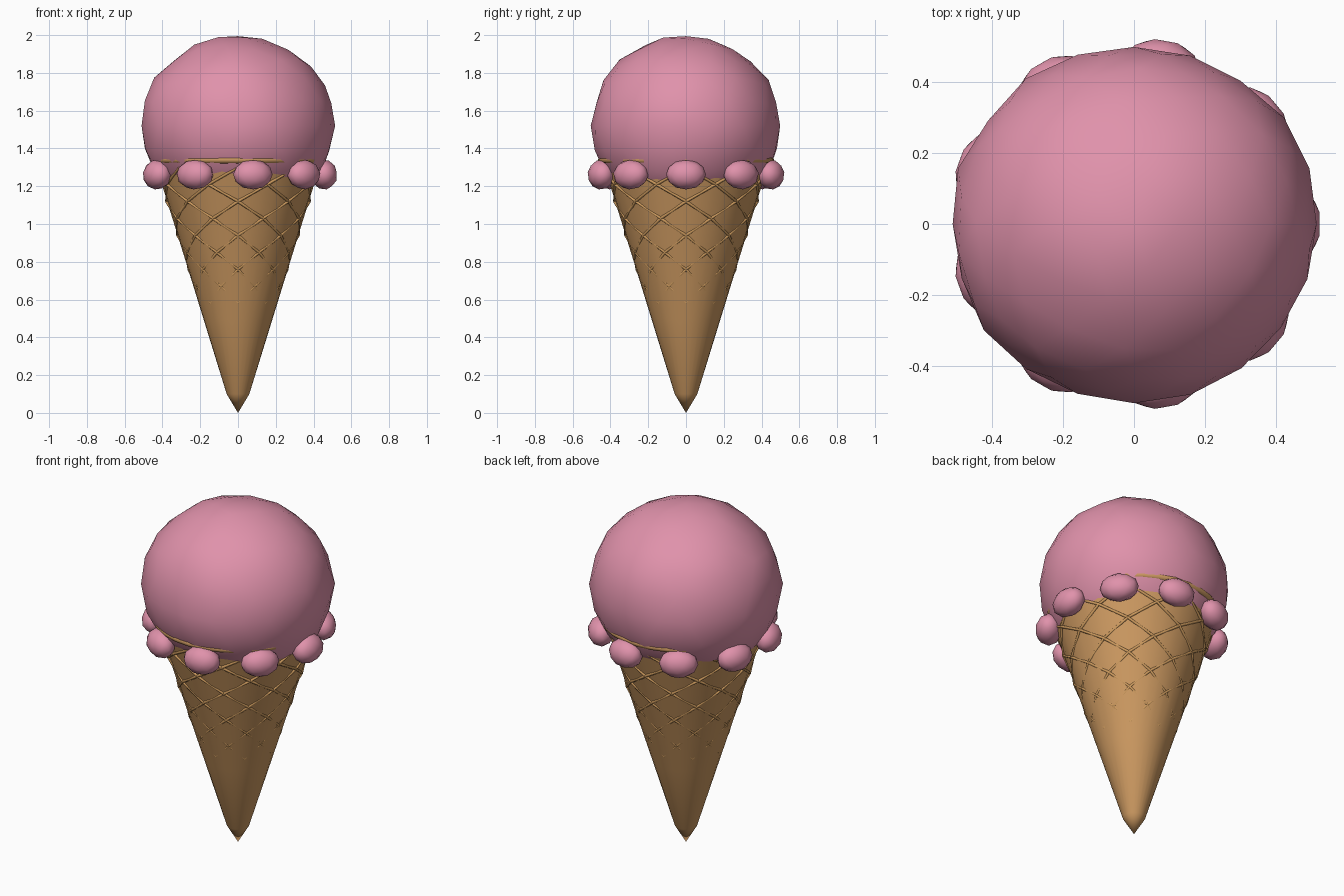
import bpy
import random
from math import sin, cos, pi, radians

random.seed(4)
cube = bpy.data.objects.get("Cube")
if cube:
    bpy.data.objects.remove(cube)


def material(name, rgb):
    mat = bpy.data.materials.new(name)
    mat.use_nodes = True
    mat.diffuse_color = (*rgb, 1)
    mat.node_tree.nodes["Principled BSDF"].inputs["Base Color"].default_value = (*rgb, 1)
    return mat


PINK = material("strawberry pink", (0.745, 0.287, 0.407))
WAFER = material("wafer tan", (0.604, 0.319, 0.119))
RIDGE = material("toasted gold", (0.6, 0.32, 0.11))


def finish(name, mat):
    obj = bpy.context.object
    obj.name = name
    obj.data.materials.append(mat)
    bpy.ops.object.shade_smooth()
    return obj


def cone_radius(z):
    return 0.06 + 0.309 * (z - 0.1)


# Wafer cone: a lathed profile with a blunt-angled tip
SIDES = 32
TOP = 1.34
profile = [(cone_radius(z), z) for z in (0.1, 0.5, 0.9, TOP)]
verts = [(0, 0, 0)]
for r, z in profile:
    verts += [(r * cos(2 * pi * i / SIDES), r * sin(2 * pi * i / SIDES), z) for i in range(SIDES)]
faces = []
for i in range(SIDES):
    j = (i + 1) % SIDES
    faces.append((0, 1 + j, 1 + i))
    for k in range(len(profile) - 1):
        a, b = 1 + k * SIDES, 1 + (k + 1) * SIDES
        faces.append((a + i, a + j, b + j, b + i))
mesh = bpy.data.meshes.new("cone")
mesh.from_pydata(verts, [], faces)
cone = bpy.data.objects.new("cone", mesh)
bpy.context.collection.objects.link(cone)
mesh.materials.append(WAFER)
mesh.polygons.foreach_set("use_smooth", [True] * len(faces))

# Rolled edge around the cone mouth
bpy.ops.mesh.primitive_torus_add(location=(0, 0, TOP), major_radius=0.446, minor_radius=0.02,
                                 major_segments=SIDES, minor_segments=8)
finish("cone_rim", WAFER)

# Crossed spiral ridges that sink into the cone lower down
STRANDS, ROW, START = 8, 0.09, 0.58
curve = bpy.data.curves.new("waffle_ridges", "CURVE")
curve.dimensions = "3D"
curve.bevel_depth = 0.008
curve.bevel_resolution = 1
for way in (-1, 1):
    for s in range(STRANDS):
        points = []
        for row in range(9):
            z = START + row * ROW
            angle = 2 * pi * s / STRANDS + way * row * pi / STRANDS
            r = cone_radius(z) - 0.005 + 0.018 * (z - 0.67)
            points.append((r * cos(angle), r * sin(angle), z, 1))
        spline = curve.splines.new("POLY")
        spline.points.add(len(points) - 1)
        for point, co in zip(spline.points, points):
            point.co = co
ridges = bpy.data.objects.new("waffle_ridges", curve)
bpy.context.collection.objects.link(ridges)
curve.materials.append(RIDGE)

# Slightly lumpy scoop
bpy.ops.mesh.primitive_ico_sphere_add(subdivisions=3, radius=1, location=(0, 0, 1.52))
scoop = finish("scoop", PINK)
for v in scoop.data.vertices:
    v.co *= random.uniform(0.98, 1.01)
    v.co.x *= 0.517
    v.co.y *= 0.505
    v.co.z = min(v.co.z * 0.48, 0.48)

# Ring of melted drips under the scoop
DRIPS = 9
for i in range(DRIPS):
    angle = 2 * pi * i / DRIPS
    bpy.ops.mesh.primitive_ico_sphere_add(
        subdivisions=2, radius=1, location=(0.455 * cos(angle), 0.455 * sin(angle), 1.262),
        rotation=(0, radians(-10), angle), scale=(0.072, 0.106, 0.08))
    finish(f"drip_{i + 1}", PINK)
